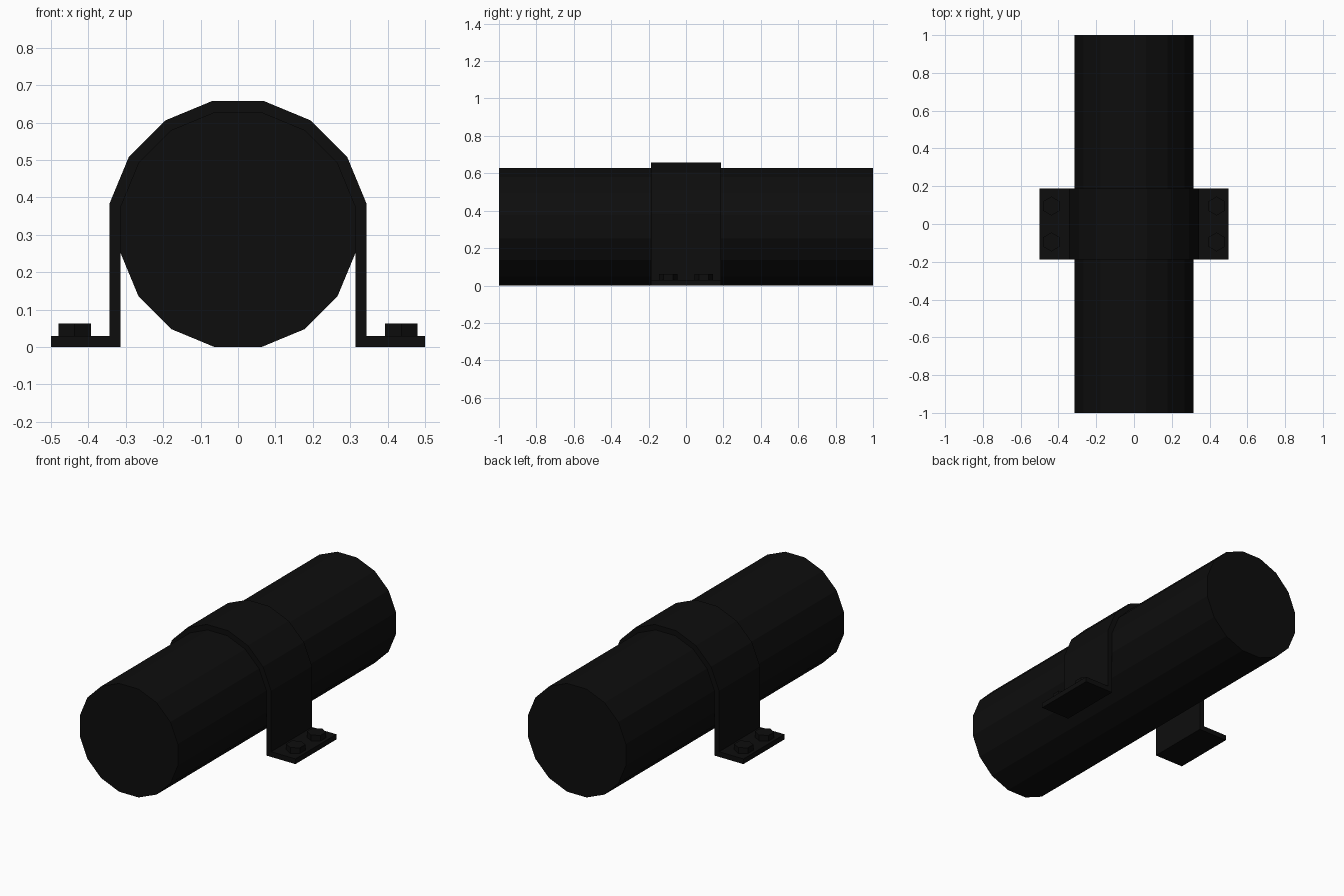
import bpy, bmesh, math

if "Cube" in bpy.data.objects:
    bpy.data.objects.remove(bpy.data.objects["Cube"], do_unlink=True)

PIPE_R = 0.314      # centre to flat side, also the height of the axis
STRAP_T = 0.03      # strap sheet thickness
STRAP_W = 0.375     # strap width along the pipe
FOOT_X = 0.5
SIDES = 16


def material(name, colour):
    mat = bpy.data.materials.new(name)
    mat.use_nodes = True
    mat.diffuse_color = colour
    mat.node_tree.nodes["Principled BSDF"].inputs["Base Color"].default_value = colour
    return mat


black = material("black", (0.004, 0.004, 0.004, 1))


def extrude(name, outline, direction, start, length):
    """Extrude a closed 2D outline: 'y' takes (x, z) points, 'z' takes (x, y)."""
    bm = bmesh.new()
    if direction == "y":
        points, step = [(a, start, b) for a, b in outline], (0, length, 0)
    else:
        points, step = [(a, b, start) for a, b in outline], (0, 0, length)
    face = bm.faces.new([bm.verts.new(p) for p in points])
    side = bmesh.ops.extrude_face_region(bm, geom=[face], use_keep_orig=True)
    moved = [v for v in side["geom"] if isinstance(v, bmesh.types.BMVert)]
    bmesh.ops.translate(bm, verts=moved, vec=step)
    bmesh.ops.recalc_face_normals(bm, faces=bm.faces)
    mesh = bpy.data.meshes.new(name)
    bm.to_mesh(mesh)
    bm.free()
    mesh.materials.append(black)
    obj = bpy.data.objects.new(name, mesh)
    bpy.context.collection.objects.link(obj)
    return obj


def polygon(apothem, count, cx, cy, first=0, total=None):
    """Corners of a regular polygon with flat sides facing +x."""
    r = apothem / math.cos(math.pi / count)
    angles = [2 * math.pi * (first + i + 0.5) / count for i in range(total or count)]
    return [(cx + r * math.cos(a), cy + r * math.sin(a)) for a in angles]


# Pipe
extrude("pipe", polygon(PIPE_R, SIDES, 0, PIPE_R), "y", -1, 2)

# Strap: bent sheet over the pipe, down both sides and out into two feet
outer = polygon(PIPE_R + STRAP_T, SIDES, 0, PIPE_R, 0, SIDES // 2)
inner = polygon(PIPE_R, SIDES, 0, PIPE_R, 0, SIDES // 2)
leg = PIPE_R + STRAP_T
profile = [(PIPE_R, 0), (FOOT_X, 0), (FOOT_X, STRAP_T), (leg, STRAP_T)]
profile += outer
profile += [(-x, z) for x, z in reversed(profile[:4])]
profile += reversed(inner)
extrude("strap", profile, "y", -STRAP_W / 2, STRAP_W)

# Hexagonal bolt heads, two on each foot
for side, x in (("left", 0.437), ("right", -0.437)):
    for end, y in (("front", -0.095), ("back", 0.095)):
        extrude(f"bolt_{side}_{end}", polygon(0.0435, 6, x, y), "z", 0.025, 0.038)
